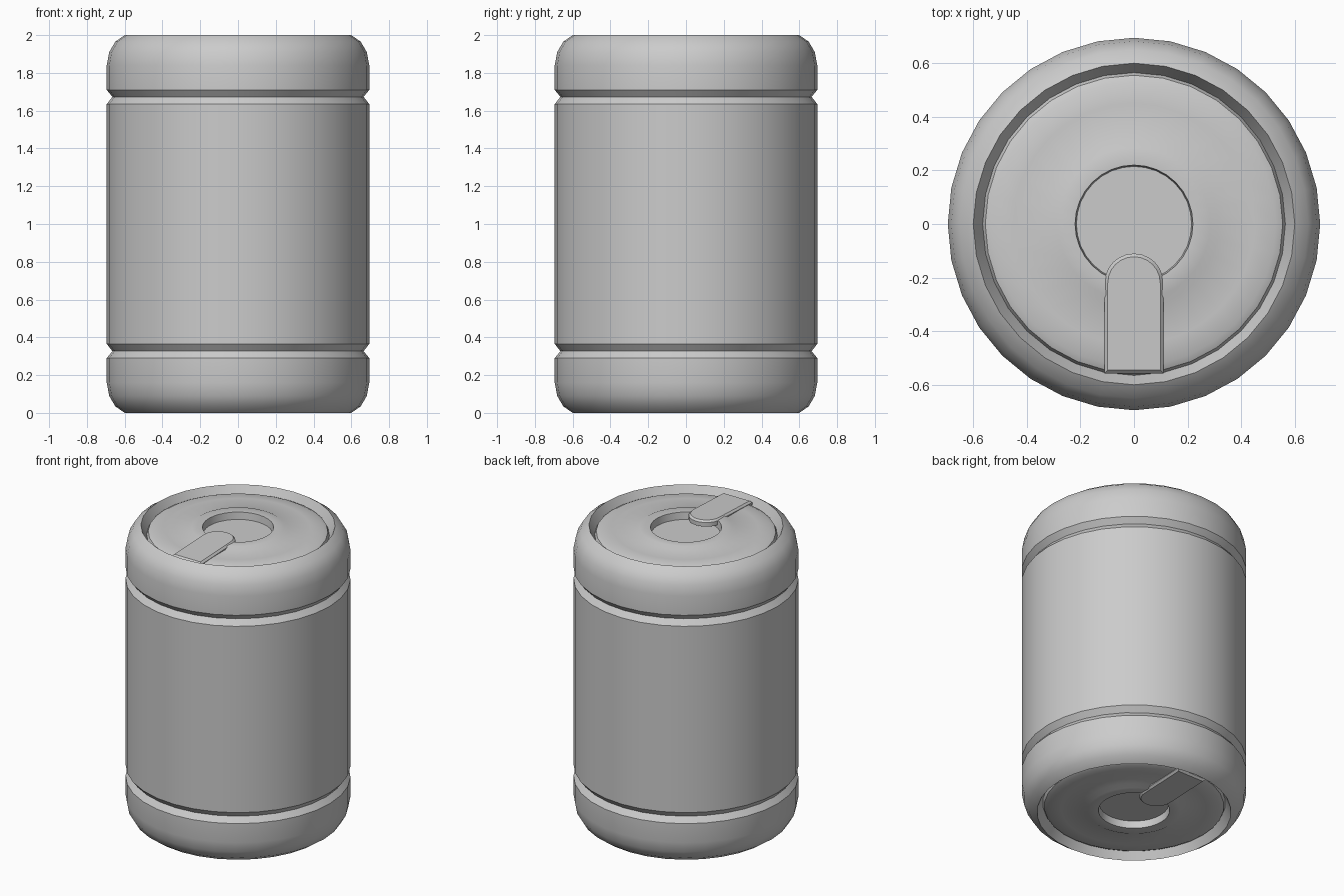
import bpy, bmesh, math
from mathutils import Matrix

cube = bpy.data.objects.get("Cube")
if cube:
    bpy.data.objects.remove(cube, do_unlink=True)

SEGMENTS = 32

metal = bpy.data.materials.new("plain_grey")
metal.use_nodes = True
grey = (0.6, 0.6, 0.6, 1)
metal.diffuse_color = grey
metal.node_tree.nodes["Principled BSDF"].inputs["Base Color"].default_value = grey


def finish(name, bm):
    """Turn a bmesh into a smooth-shaded object with sharp edges kept."""
    mesh = bpy.data.meshes.new(name)
    bm.to_mesh(mesh)
    bm.free()
    mesh.materials.append(metal)
    obj = bpy.data.objects.new(name, mesh)
    bpy.context.collection.objects.link(obj)
    bpy.ops.object.select_all(action='DESELECT')
    obj.select_set(True)
    bpy.context.view_layer.objects.active = obj
    bpy.ops.object.shade_smooth_by_angle(angle=math.radians(30))
    return obj


def lathe(profile):
    """Spin (radius, z) points, listed from the bottom outwards and up."""
    bm = bmesh.new()
    verts = [bm.verts.new((r, 0, z)) for r, z in profile]
    edges = [bm.edges.new(pair) for pair in zip(verts, verts[1:])]
    bmesh.ops.spin(bm, geom=verts + edges, cent=(0, 0, 0), axis=(0, 0, 1),
                   angle=math.tau, steps=SEGMENTS, use_merge=True)
    bmesh.ops.remove_doubles(bm, verts=bm.verts, dist=0.0001)
    bmesh.ops.recalc_face_normals(bm, faces=bm.faces)
    return bm


# Body: grooved wall with rounded shoulders, lids with a raised ring and recess
half = [(0.695, 1.635), (0.665, 1.673), (0.695, 1.71),
        (0.695, 1.84), (0.682, 1.91), (0.65, 1.965), (0.60, 2.0),
        (0.565, 1.935), (0.555, 1.958), (0.53, 1.97), (0.45, 1.975),
        (0.315, 1.975), (0.285, 1.99), (0.22, 1.988), (0.215, 1.94), (0, 1.94)]
lower = [(r, 2 - z) for r, z in reversed(half)]
finish("barrel_body", lathe(lower + half))


def tab():
    """Round-tipped bevelled tongue lying across the lid."""
    bm = bmesh.new()
    width, tip = 0.11, -0.22
    outline = [(-width, -0.557), (width, -0.557)]
    outline += [(width * math.cos(math.pi * i / 12),
                 tip + width * math.sin(math.pi * i / 12)) for i in range(13)]
    base = bm.faces.new([bm.verts.new((x, y, 1.958)) for x, y in outline])
    top = bmesh.ops.extrude_face_region(bm, geom=[base])["geom"]
    for v in top:
        if isinstance(v, bmesh.types.BMVert):
            v.co.z = 1.998 + 0.04 * min(0, v.co.y - tip)   # dips to the rim
    bmesh.ops.recalc_face_normals(bm, faces=bm.faces)
    rim = [e for e in bm.edges if all(v.co.z > 1.97 for v in e.verts)]
    bmesh.ops.bevel(bm, geom=rim, offset=0.012, segments=1, affect='EDGES')
    return bm


# Tabs: the lower one is the upper one turned over about the x axis
finish("top_tab", tab())
flipped = tab()
turn = (Matrix.Translation((0, 0, 1)) @ Matrix.Rotation(math.pi, 4, 'X')
        @ Matrix.Translation((0, 0, -1)))
bmesh.ops.transform(flipped, matrix=turn, verts=flipped.verts)
finish("bottom_tab", flipped)
